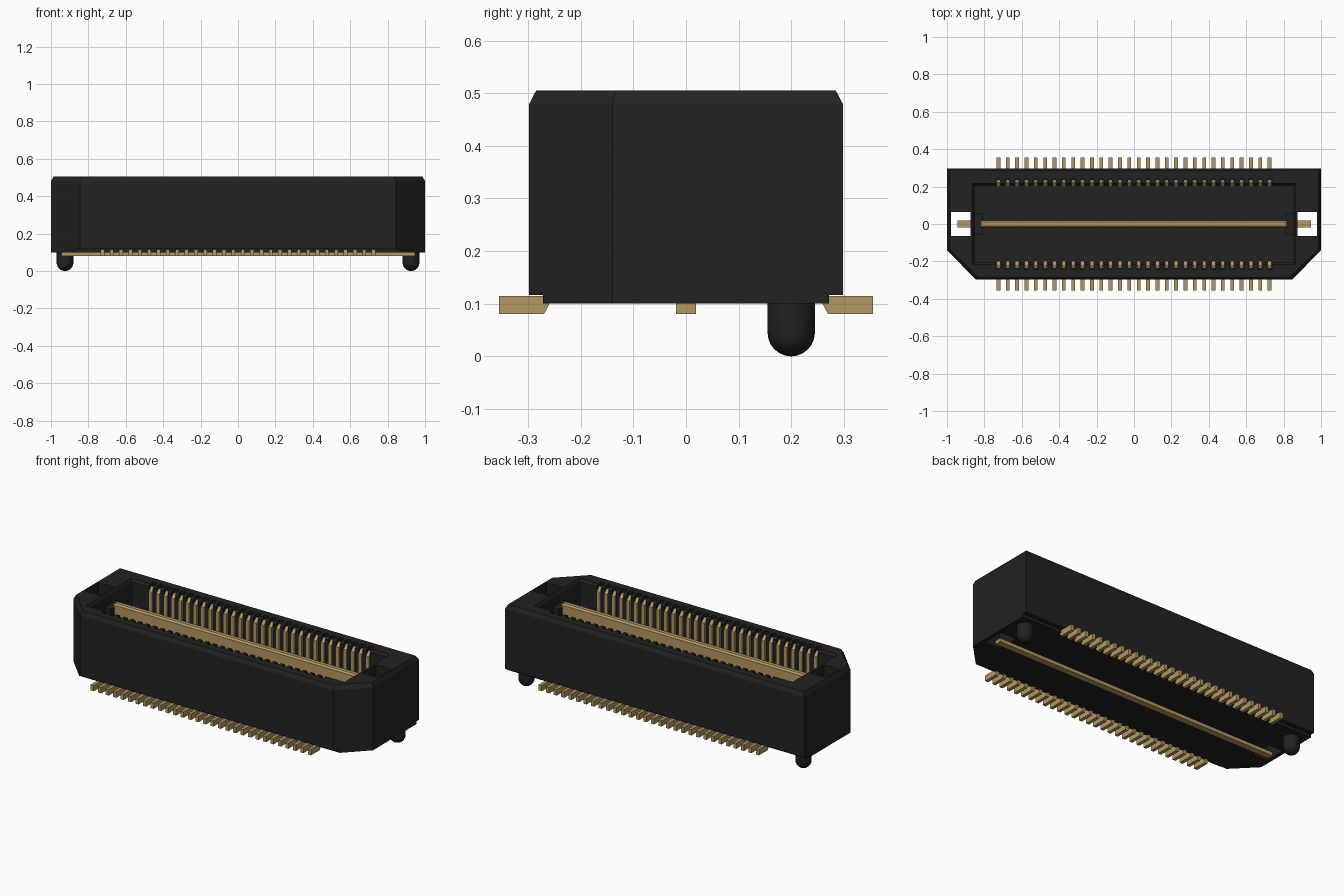
import bpy, bmesh, math

if "Cube" in bpy.data.objects:
    bpy.data.objects.remove(bpy.data.objects["Cube"])


def material(name, rgb):
    m = bpy.data.materials.new(name)
    m.diffuse_color = (*rgb, 1)
    m.use_nodes = True
    m.node_tree.nodes["Principled BSDF"].inputs["Base Color"].default_value = m.diffuse_color
    return m


BLACK = material("black plastic", (0.016, 0.016, 0.016))
GOLD = material("gold contact", (0.46, 0.31, 0.125))


def finish(name, bm, mat):
    bmesh.ops.recalc_face_normals(bm, faces=bm.faces)
    me = bpy.data.meshes.new(name)
    bm.to_mesh(me)
    bm.free()
    me.materials.append(mat)
    ob = bpy.data.objects.new(name, me)
    bpy.context.collection.objects.link(ob)
    return ob


def loft(bm, rings):
    """Skin a closed solid through equal-length rings of points."""
    vs = [[bm.verts.new(p) for p in r] for r in rings]
    n = len(vs[0])
    for a, b in zip(vs, vs[1:]):
        for i in range(n):
            j = (i + 1) % n
            bm.faces.new((a[i], a[j], b[j], b[i]))
    bm.faces.new(vs[0][::-1])
    bm.faces.new(vs[-1])


def rect(hx, hy, z):
    return [(-hx, -hy, z), (hx, -hy, z), (hx, hy, z), (-hx, hy, z)]


def box(bm, x0, x1, y0, y1, z0, z1):
    loft(bm, [[(x0, y0, z), (x1, y0, z), (x1, y1, z), (x0, y1, z)] for z in (z0, z1)])


def cut(target, bm):
    """Subtract a solid from the target and drop the cutter."""
    cutter = finish("cutter", bm, BLACK)
    cutter.hide_render = True
    mod = target.modifiers.new("cut", 'BOOLEAN')
    mod.operation, mod.solver, mod.object = 'DIFFERENCE', 'EXACT', cutter
    bpy.context.view_layer.objects.active = target
    bpy.ops.object.modifier_apply(modifier=mod.name)
    bpy.data.objects.remove(cutter)


PINS = [-0.725 + 0.05 * i for i in range(30)]
TOP, FLOOR = 0.505, 0.16

# Housing: outline with two cut front corners and a chamfered top edge
outline = [(-1, 0.298), (-1, -0.14), (-0.845, -0.298),
           (0.845, -0.298), (1, -0.14), (1, 0.298)]
bm = bmesh.new()
loft(bm, [[(x * s, y * t, z) for x, y in outline]
          for z, s, t in ((0.1, 1, 1), (0.48, 1, 1), (TOP, 0.987, 0.956))])
housing = finish("housing", bm, BLACK)

# Central cavity with chamfered mouth
bm = bmesh.new()
loft(bm, [rect(0.853, 0.205, FLOOR), rect(0.853, 0.205, 0.49),
          rect(0.863, 0.216, TOP), rect(0.863, 0.216, 0.6)])
cut(housing, bm)

# Through windows at both ends
bm = bmesh.new()
for s in (-1, 1):
    box(bm, *sorted((s * 0.875, s * 0.978)), -0.065, 0.065, 0, 0.7)
cut(housing, bm)

# Steps along the lower long edges, clearing the tails
bm = bmesh.new()
for s in (-1, 1):
    box(bm, -1.1, 1.1, *sorted((s * 0.272, s * 0.4)), 0, 0.117)
cut(housing, bm)

# Contact slots in the long walls
bm = bmesh.new()
for s in (-1, 1):
    for x in PINS:
        box(bm, x - 0.014, x + 0.014, *sorted((s * 0.19, s * 0.241)), FLOOR + 0.003, 0.7)
cut(housing, bm)

# Contacts: upright blade in the slot with a flat tail outside
profile = [(0.355, 0.08), (0.355, 0.115), (0.235, 0.115), (0.235, 0.485),
           (0.222, 0.488), (0.199, 0.465), (0.199, 0.101), (0.259, 0.101), (0.27, 0.08)]
for s, name in ((-1, "front_contacts"), (1, "back_contacts")):
    bm = bmesh.new()
    for x in PINS:
        loft(bm, [[(x + d, s * y, z) for y, z in profile] for d in (-0.01, 0.01)])
    finish(name, bm, GOLD)

# Central ground blade and the bar under the housing
bm = bmesh.new()
loft(bm, [rect(0.82, 0.02, 0.1), rect(0.82, 0.02, 0.445), rect(0.813, 0.011, 0.455)])
finish("ground_blade", bm, GOLD)
bm = bmesh.new()
box(bm, -0.945, 0.945, -0.019, 0.019, 0.08, 0.101)
finish("ground_bar", bm, GOLD)

# Blade holders and locating pegs at both ends
for s, side in ((-1, "left"), (1, "right")):
    bm = bmesh.new()
    box(bm, *sorted((s * 0.81, s * 0.86)), -0.055, 0.055, FLOOR - 0.01, 0.435)
    finish(side + "_blade_holder", bm, BLACK)

    r = 0.045
    dome = [(r * math.sin(a), r - r * math.cos(a))
            for a in [math.radians(d) for d in (2, 15, 30, 45, 60, 75, 90)]]
    bm = bmesh.new()
    loft(bm, [[(s * 0.925 + q * math.cos(k * math.pi / 12),
                0.2 + q * math.sin(k * math.pi / 12), z) for k in range(24)]
              for q, z in dome + [(r, 0.11)]])
    peg = finish(side + "_locating_peg", bm, BLACK)
    bpy.ops.object.select_all(action='DESELECT')
    peg.select_set(True)
    bpy.context.view_layer.objects.active = peg
    bpy.ops.object.shade_smooth_by_angle(angle=math.radians(40))
